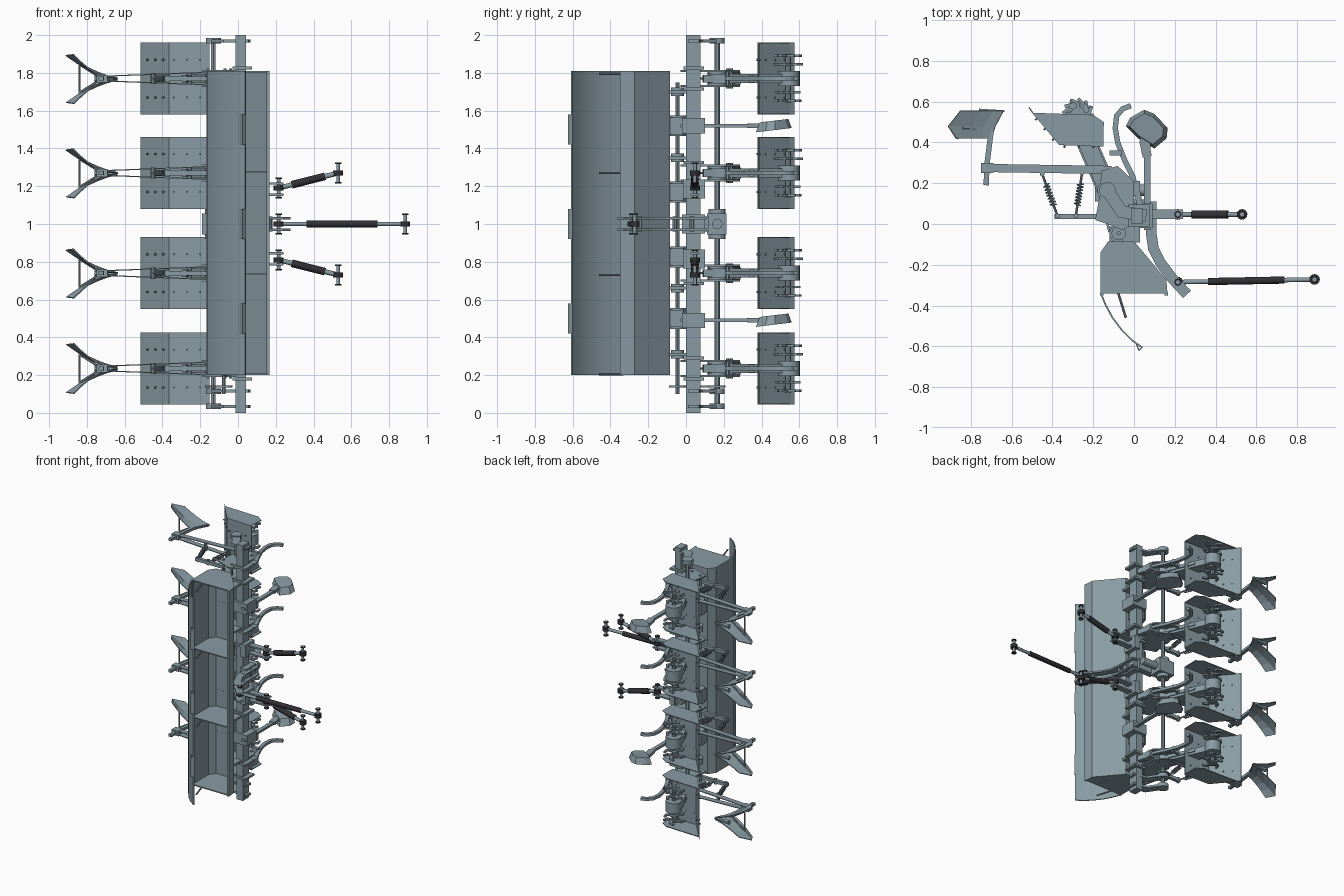
import bpy, bmesh
from math import sin, cos, pi
from mathutils import Vector, Matrix

if "Cube" in bpy.data.objects:
    bpy.data.objects.remove(bpy.data.objects["Cube"])

dark = bpy.data.materials.new("dark_rod")
dark.diffuse_color = (0.03, 0.03, 0.035, 1)
dark.use_nodes = True
dark.node_tree.nodes["Principled BSDF"].inputs["Base Color"].default_value = dark.diffuse_color
steel = bpy.data.materials.new("blue_grey_steel")
steel.diffuse_color = (0.25, 0.33, 0.37, 1)
steel.use_nodes = True
steel.node_tree.nodes["Principled BSDF"].inputs["Base Color"].default_value = steel.diffuse_color


def finish(name, bm, mat=None):
    bmesh.ops.recalc_face_normals(bm, faces=bm.faces)
    me = bpy.data.meshes.new(name)
    bm.to_mesh(me)
    bm.free()
    ob = bpy.data.objects.new(name, me)
    bpy.context.collection.objects.link(ob)
    me.materials.append(mat or steel)
    return ob


def prism(name, pts, z0, z1):
    """xy polygon extruded along z"""
    bm = bmesh.new()
    f = bm.faces.new([bm.verts.new((x, y, z0)) for x, y in pts])
    r = bmesh.ops.extrude_face_region(bm, geom=[f])
    vs = [v for v in r["geom"] if isinstance(v, bmesh.types.BMVert)]
    bmesh.ops.translate(bm, verts=vs, vec=(0, 0, z1 - z0))
    return finish(name, bm)


def box(name, x0, x1, y0, y1, z0, z1):
    return prism(name, [(x0, y0), (x1, y0), (x1, y1), (x0, y1)], z0, z1)


def ribbon(name, pts, width, z0, z1):
    """polyline in xy thickened to a width, extruded along z"""
    P = [Vector(p) for p in pts]
    left, right = [], []
    for i, p in enumerate(P):
        d0 = (p - P[max(i - 1, 0)]).normalized()
        d1 = (P[min(i + 1, len(P) - 1)] - p).normalized()
        t = (d0 + d1).normalized()
        n = Vector((-t.y, t.x))
        k = width / 2 / max(0.5, t.dot(d1 if d1.length else d0))
        left.append(p + n * k)
        right.append(p - n * k)
    return prism(name, [tuple(v) for v in left + right[::-1]], z0, z1)


def rod(name, a, b, r, n=12, mat=None, r2=None):
    a, b = Vector(a), Vector(b)
    d = b - a
    bm = bmesh.new()
    m = Matrix.Translation((a + b) / 2) @ d.to_track_quat('Z', 'Y').to_matrix().to_4x4()
    bmesh.ops.create_cone(bm, cap_ends=True, segments=n, radius1=r,
                          radius2=r if r2 is None else r2, depth=d.length, matrix=m)
    ob = finish(name, bm, mat)
    if n > 8:
        for p in ob.data.polygons:
            p.use_smooth = len(p.vertices) == 4
    return ob


def disc(name, x, y, z, r, t, n=20):
    return rod(name, (x, y, z - t / 2), (x, y, z + t / 2), r, n)


def spring(name, a, b, r, turns):
    a, b = Vector(a), Vector(b)
    q = (b - a).to_track_quat('Z', 'Y')
    cu = bpy.data.curves.new(name, 'CURVE')
    cu.dimensions = '3D'
    cu.bevel_depth, cu.bevel_resolution = 0.004, 0
    cu.materials.append(steel)
    s = cu.splines.new('POLY')
    n = turns * 10
    s.points.add(n)
    for i in range(n + 1):
        w = 2 * pi * i / 10
        s.points[i].co = (*(a.lerp(b, i / n) + q @ Vector((r * cos(w), r * sin(w), 0))), 1)
    bpy.context.collection.objects.link(bpy.data.objects.new(name, cu))


# hopper: open trough with folded bottom, end walls and dividers
body = [(-.16, -.34), (-.16, -.14), (-.125, -.09), (0, -.09), (.155, -.275), (.16, -.34)]
ribbon("hopper_shell", body, .008, .2, 1.81)
for z in (.2, .73, 1.27, 1.802):
    prism("hopper_wall", body, z, z + .008)
box("hopper_front_rim", .15, .166, -.35, -.335, .2, 1.81)
box("hopper_back_rim", -.166, -.15, -.35, -.335, .2, 1.81)

# open curved lid with handles and stays
lid = [(-.16, -.345), (-.14, -.395), (-.105, -.46), (-.06, -.52), (-.01, -.57), (.04, -.605)]
for p in ribbon("lid", lid, .008, .2, 1.81).data.polygons:
    p.use_smooth = len(p.vertices) == 4 and p.area > .05
for z in (.5, 1.0, 1.5):
    ribbon("lid_handle", [(.012, -.59), (.025, -.62), (.04, -.605)], .006, z - .08, z + .08)
for z in (.205, .73, 1.27, 1.795):
    rod("lid_stay", (-.04, -.46, z), (-.08, -.33, z), .006, 8)

# main beam, drive shaft, feed shaft
box("main_beam", -.012, .042, 0, .078, 0, 2)
rod("drive_shaft", (-.13, .165, .03), (-.13, .165, 1.98), .014, 6)
rod("feed_shaft", (-.075, -.045, .1), (-.075, -.045, 1.75), .01, 8)

# shaft bearing arms at both ends, drive sprockets
for z in (.035, .115, 1.97):
    ribbon("shaft_hanger", [(.06, .04), (-.06, .06), (-.13, .165)], .06, z - .008, z + .008)
    disc("shaft_bearing", -.13, .165, z, .04, .03)
disc("drive_sprocket", -.13, .165, .14, .045, .012)
disc("feed_sprocket", -.075, -.045, .14, .045, .012)
ribbon("feed_chain", [(-.17, .16), (-.12, -.04)], .012, .134, .146)

# gearbox
box("gearbox", -.19, -.06, .11, .215, .945, 1.055)
rod("gearbox_input", (-.06, .165, 1), (.06, .165, 1), .028, 16)
disc("gearbox_flange", -.13, .165, 1, .045, .16)
box("gearbox_mount", -.09, .05, .07, .12, .96, 1.04)

# seed feed housings under the hopper
for z in (.5, .825, 1.17, 1.52):
    box("feed_housing", -.12, -.02, -.095, -.012, z - .045, z + .045)
    disc("feed_cap", -.075, -.045, z, .046, .11)
for z in (.31, .66, 1.35, 1.7):
    disc("shaft_collar", -.075, -.045, z, .035, .045)
    box("hopper_bracket", -.06, .03, -.09, 0, z - .008, z + .008)


def ridger(z):
    # two flat-faced mouldboards meeting at the nose
    rows = [(.42, -.70, -.87, .13), (.48, -.68, -.91, .125), (.555, -.64, -.85, .09)]
    for s in (-1, 1):
        bm = bmesh.new()
        g = []
        for y, xa, xb, zt in rows:
            g.append([bm.verts.new((xa + (xb - xa) * i / 4, y,
                      z + s * (.006 + (zt - .006) * (i / 4) ** 1.4))) for i in range(5)])
        for a, b in zip(g, g[1:]):
            for i in range(4):
                bm.faces.new((a[i], a[i + 1], b[i + 1], b[i]))
        finish("ridger_wing", bm).modifiers.new("thick", 'SOLIDIFY').thickness = .006
        rod("wing_stay", (-.72, .46, z), (-.84, .47, z + s * .075), .006, 6)
    rod("wing_spacer", (-.84, .47, z - .08), (-.84, .47, z + .08), .006, 6)
    rod("nose_point", (-.76, .55, z), (-.635, .553, z), .018, 6, r2=.005)


def row_unit(z):
    # mounting plates on the beam
    plate = [(-.19, .02), (-.17, .13), (-.16, .26), (-.08, .285), (0, .21), (.0, .0), (-.06, -.03), (-.13, 0)]
    for s in (-1, 1):
        prism("mount_plate", plate, z + s * .04 - .005, z + s * .04 + .005)
        box("beam_clamp", -.03, .075, -.012, .095, z + s * .055 - .008, z + s * .055 + .008)
    for p in ((-.16, .05), (-.13, .24), (-.04, .22), (-.07, .02)):
        rod("mount_bolt", (*p, z - .052), (*p, z + .052), .009, 6)
    # chain case to the tilling rotor
    ribbon("chain_case", [(-.13, .12), (-.13, .165), (-.275, .5), (-.28, .56)], .085, z - .024, z + .024)
    ribbon("chain_case_rim", [(-.13, .165), (-.24, .42)], .10, z - .006, z + .006)
    disc("chain_case_hub", -.13, .165, z, .05, .078)
    disc("rotor_hub", -.275, .545, z, .058, .08)
    rod("rotor_axle", (-.275, .54, z - .13), (-.275, .54, z + .13), .016, 8)
    for k, dz in enumerate((-.12, -.075, .075, .12)):
        disc("tine_flange", -.275, .54, z + dz, .035, .008, 12)
        for j in range(4):
            w = j * pi / 2 + k * .5
            pts = [(-.275 + r * cos(w + o), .54 + r * sin(w + o)) for r, o in ((.02, 0), (.055, .1), (.075, .55))]
            ribbon("rotor_tine", pts, .016, z + dz - .005, z + dz + .008)
    # hood over the rotor: roof, sloping rear flap, end plates
    ribbon("hood_sheet", [(-.515, .572), (-.50, .55), (-.365, .39), (-.15, .382)], .006, z - .19, z + .19)
    end = [(-.495, .545), (-.365, .39), (-.15, .38), (-.148, .5), (-.2, .535)]
    for s in (-1, 1):
        prism("hood_end", end, z + s * .188 - .003, z + s * .188 + .003)
        for x in (-.2, -.27, -.34):
            rod("hood_bolt", (x, .395, z + s * .1), (x, .372, z + s * .1), .006, 6)
        for y in (.42, .47, .52):
            x = -.365 - (y - .39) * .84
            rod("flap_bolt", (x + .006, y + .006, z + s * .1), (x - .01, y - .01, z + s * .1), .006, 6)
        # converging flat bars carrying the ridger
        bm = bmesh.new()
        a, b = Vector((-.11, .265, z + s * .035)), Vector((-.75, .275, z + s * .011))
        c = [bm.verts.new(p + Vector((0, dy, dz))) for p in (a, b)
             for dy, dz in ((-.02, -.003), (.02, -.003), (.02, .003), (-.02, .003))]
        for i in range(4):
            j = (i + 1) % 4
            bm.faces.new((c[i], c[j], c[j + 4], c[i + 4]))
        bm.faces.new(c[:4])
        bm.faces.new(c[4:])
        finish("ridger_arm", bm)
    # ridger post and springs
    ribbon("ridger_post", [(-.725, .19), (-.72, .3), (-.70, .46)], .026, z - .01, z + .01)
    box("post_clamp", -.75, -.69, .25, .30, z - .02, z + .02)
    box("spring_bar", -.39, -.15, .025, .05, z - .012, z + .012)
    for (xa, ya), (xb, yb) in (((-.45, .245), (-.375, .04)), ((-.255, .25), (-.285, .04))):
        a, b = Vector((xa, ya, z)), Vector((xb, yb, z))
        rod("spring_rod", a, b, .006, 8)
        spring("pressure_spring", a.lerp(b, .25), a.lerp(b, .75), .014, 7)
        rod("spring_pivot", a - Vector((0, 0, .03)), a + Vector((0, 0, .03)), .012, 8)
        rod("spring_foot", b - Vector((0, 0, .02)), b + Vector((0, 0, .02)), .012, 8)
    ridger(z)
    # curved opener tine in front of the rotor
    ribbon("opener_tine", [(.01, .16), (-.005, .23), (-.045, .31), (-.08, .40), (-.092, .47),
                           (-.085, .53), (-.055, .565), (-.015, .58)], .026, z - .01, z + .01)
    box("opener_clamp", -.04, .03, .14, .21, z - .025, z + .025)
    ribbon("opener_holder", [(.03, .09), (.01, .18)], .03, z - .02, z + .02)
    box("tine_stop", -.12, -.06, .335, .36, z - .02, z + .02)


for zc in (.235, .74, 1.27, 1.77):
    row_unit(zc)

# two front shares on straight shanks
share = [(-.04, .48), (-.02, .52), (.05, .56), (.10, .54), (.165, .47), (.16, .42), (.10, .37), (.02, .42)]
for zc in (.49, 1.52):
    box("shank", .05, .08, -.03, .40, zc - .009, zc + .009)
    box("shank_clamp", -.03, .09, -.02, .10, zc - .04, zc + .04)
    ribbon("share_leg", [(.065, .33), (.05, .40), (.06, .48)], .045, zc - .012, zc + .012)
    ob = prism("share", share, -.025, .025)
    for v in ob.data.vertices:  # narrow toward the outer side and lean along the length
        if v.co.z > 0:
            v.co.x, v.co.y = .06 + (v.co.x - .06) * .8, .47 + (v.co.y - .47) * .8
        v.co.z += (v.co.y - .45) * .12 + zc

# hitch mast
mast = [(.085, .11), (.085, -.05), (.095, -.12), (.13, -.19), (.19, -.27), (.26, -.345)]
for s in (-1, 1):
    ribbon("mast_plate", mast, .052, 1 + s * .03 - .006, 1 + s * .03 + .006)
for p in ((.085, .03), (.085, -.06), (.17, -.245)):
    rod("mast_spacer", (*p, .96), (*p, 1.04), .012, 8)
box("mast_clamp", .03, .085, -.02, .1, .95, 1.05)


def link(name, a, b, r):
    # turnbuckle link with ball ends and cross pins
    a, b = Vector(a), Vector(b)
    rod(name + "_screw", a, b, r * .65, 10)
    rod(name + "_sleeve", a.lerp(b, .22), a.lerp(b, .78), r, 14, dark)
    for p in (a, b):
        u = Vector((0, 0, .055))
        rod(name + "_eye", p - u * .25, p + u * .25, .026, 16, dark)
        rod(name + "_pin", p - u, p + u, .01, 10)
        for s in (-1, 1):
            rod(name + "_pin_collar", p + u * s * .86, p + u * s, .018, 10, dark)


link("top_link", (.215, -.285, 1), (.885, -.272, 1), .018)
for s in (-1, 1):
    link("lower_link", (.215, .047, 1 + s * .19), (.53, .047, 1 + s * .27), .02)
    for dz in (-.03, .03):
        zc = 1 + s * .185 + dz
        box("lower_hitch_ear", .04, .24, .025, .07, zc - .006, zc + .006)
    box("lower_hitch_clamp", .03, .075, -.015, .1, 1 + s * .185 - .05, 1 + s * .185 + .05)
